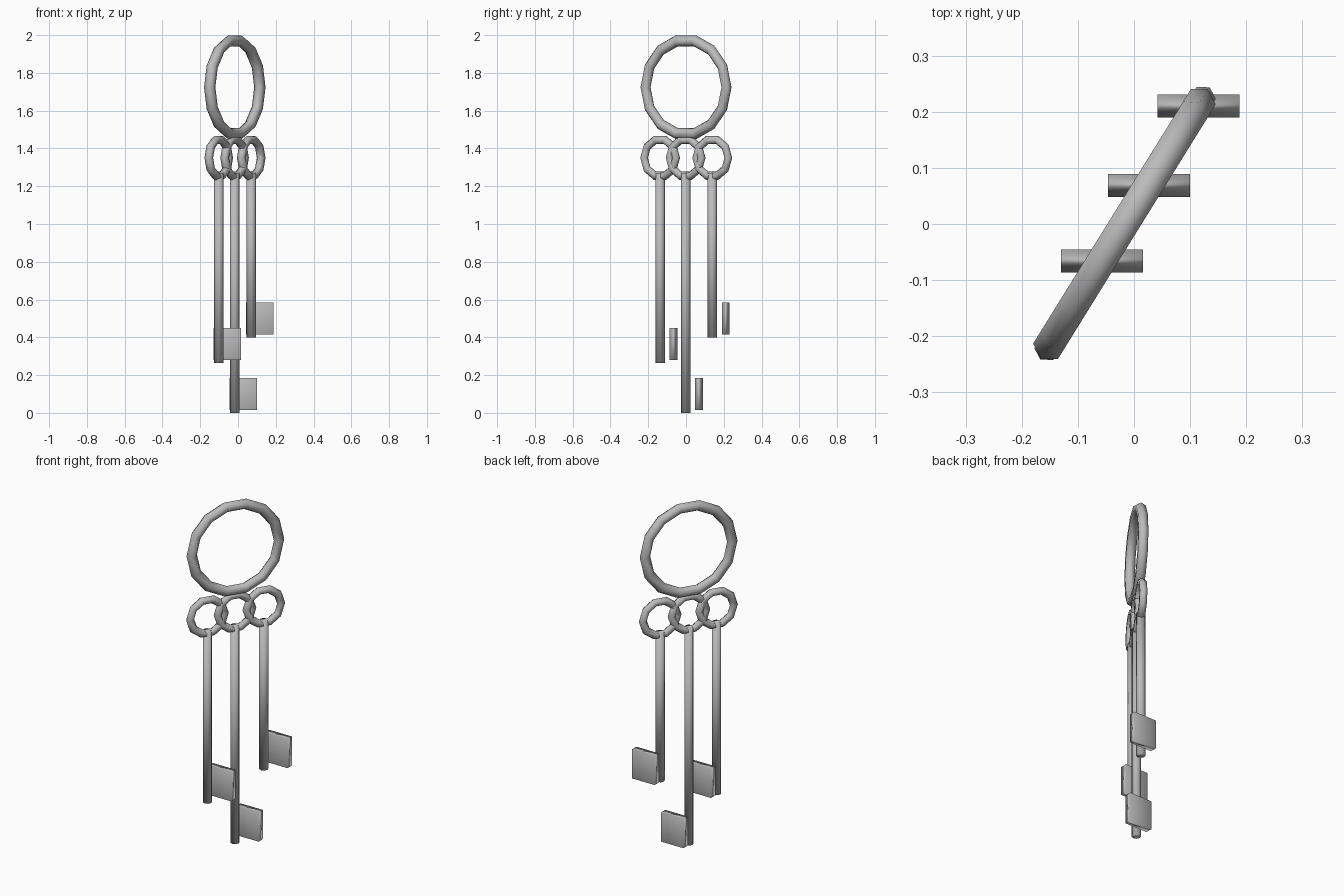
import bpy
import math

if "Cube" in bpy.data.objects:
    bpy.data.objects.remove(bpy.data.objects["Cube"])

steel = bpy.data.materials.new("grey steel")
steel.diffuse_color = (0.5, 0.5, 0.5, 1)
steel.use_nodes = True
steel.node_tree.nodes["Principled BSDF"].inputs["Base Color"].default_value = steel.diffuse_color
ANGLE = math.radians(58.2)   # heading of the ring plane


def finish(name):
    ob = bpy.context.object
    ob.name = name
    ob.data.materials.append(steel)
    bpy.ops.object.shade_smooth()
    return ob


def ring(name, loc, outer, tube, segments, sides):
    # Upright ring turned to the shared heading
    bpy.ops.mesh.primitive_torus_add(
        major_radius=outer - tube, minor_radius=tube,
        major_segments=segments, minor_segments=sides,
        location=loc, rotation=(math.pi / 2, 0, ANGLE))
    return finish(name)


def key(name, x, y, bottom):
    # Bow, shaft and bit of one key
    ring(name + "_bow", (x, y, 1.35), 0.123, 0.023, 10, 6)
    top = 1.27
    bpy.ops.mesh.primitive_cylinder_add(
        vertices=8, radius=0.025, depth=top - bottom,
        location=(x, y, (top + bottom) / 2))
    finish(name + "_shaft")
    bpy.ops.mesh.primitive_cube_add(size=1, location=(x + 0.045, y + 0.071, bottom + 0.1))
    bit = finish(name + "_bit")
    bit.scale = (0.146, 0.041, 0.17)


# Large carrying ring
ring("key_ring", (-0.017, 0, 1.724), 0.282, 0.03, 14, 6)

# Three keys hanging in a row
key("short_key", 0.07, 0.139, 0.4)
key("long_key", -0.018, -0.002, 0.0)
key("middle_key", -0.102, -0.137, 0.265)
